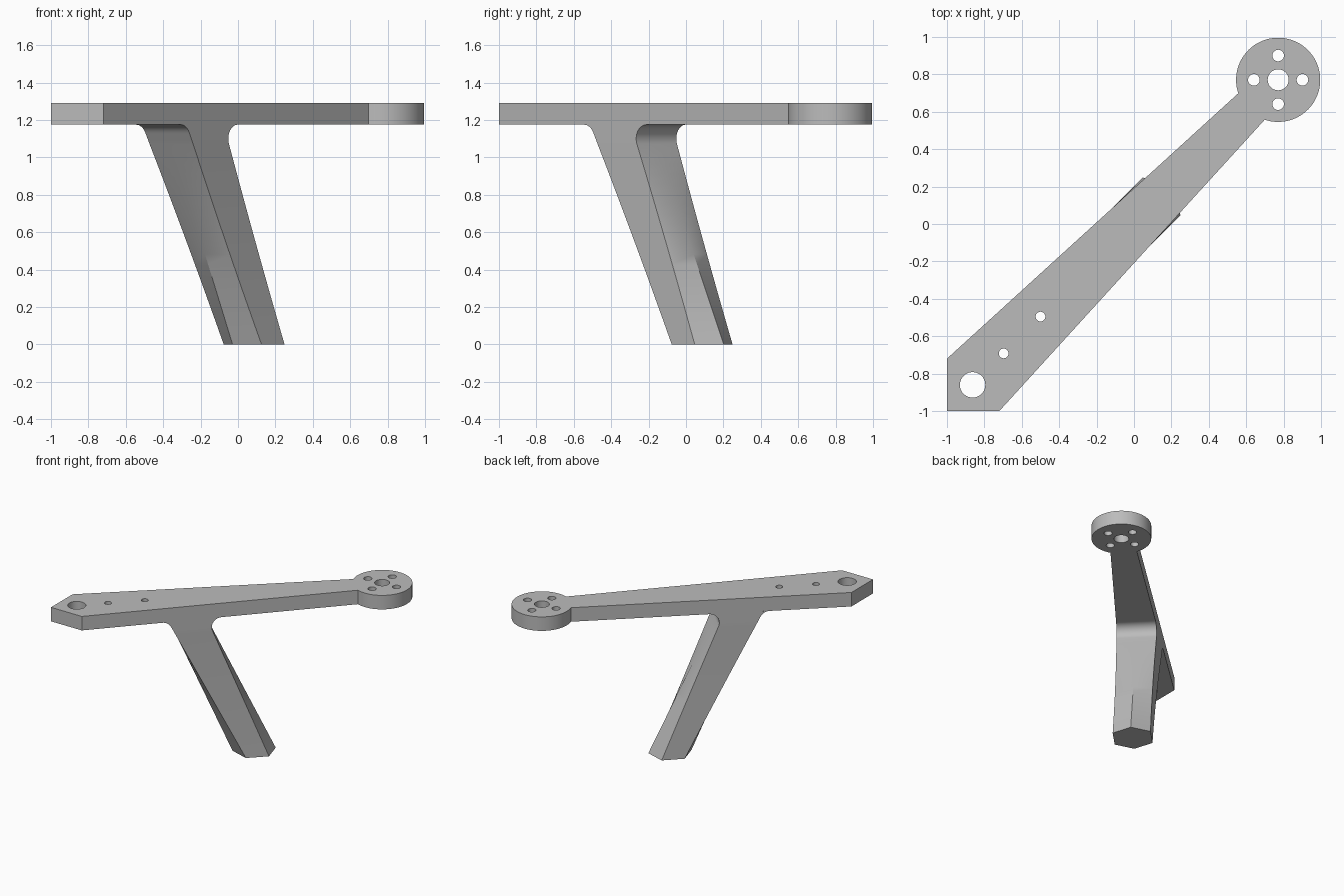
import bpy, bmesh
from math import sqrt, sin, cos, pi, radians, atan2, tan, asin

cube = bpy.data.objects.get("Cube")
if cube:
    bpy.data.objects.remove(cube, do_unlink=True)

grey = bpy.data.materials.new("plain grey")
grey.use_nodes = True
grey.diffuse_color = (0.5, 0.5, 0.5, 1)
grey.node_tree.nodes["Principled BSDF"].inputs["Base Color"].default_value = (0.5, 0.5, 0.5, 1)

BOTTOM, TOP = 1.175, 1.29      # plate faces
HUB, HUB_R = 1.09, 0.225       # hub centre along the diagonal
ARM_START, ARM_END = -1.216, 0.889


def diag(u, v, z):
    """u runs along the arm, v across it."""
    return ((u - v) / sqrt(2), (u + v) / sqrt(2), z)


def arm_half(u):
    """Half width of the tapering arm."""
    return 0.198 + (u - ARM_START) / (ARM_END - ARM_START) * (0.1 - 0.198)


def make(name, bm):
    bmesh.ops.recalc_face_normals(bm, faces=bm.faces)
    mesh = bpy.data.meshes.new(name)
    bm.to_mesh(mesh)
    bm.free()
    obj = bpy.data.objects.new(name, mesh)
    bpy.context.collection.objects.link(obj)
    mesh.materials.append(grey)
    return obj


def select(obj):
    bpy.ops.object.select_all(action="DESELECT")
    obj.select_set(True)
    bpy.context.view_layer.objects.active = obj


# Arm plate: pointed end, tapering arm and round hub in one outline
start = pi - asin(0.1 / HUB_R)
steps = 72
outline = [(ARM_START, 0.198), (-sqrt(2), 0), (ARM_START, -0.198)]
for i in range(steps + 1):
    a = -start + 2 * start * i / steps
    outline.append((HUB + HUB_R * cos(a), HUB_R * sin(a)))
bm = bmesh.new()
base = bm.faces.new([bm.verts.new(diag(u, v, BOTTOM)) for u, v in outline])
ext = bmesh.ops.extrude_face_region(bm, geom=[base], use_keep_orig=True)
for g in ext["geom"]:
    if isinstance(g, bmesh.types.BMVert):
        g.co.z = TOP
plate = make("arm_plate", bm)

# Holes: hub bore, four bolt holes, two small holes and the end hole
hub = HUB / sqrt(2)
holes = [(hub, hub, 0.056), (-0.863, -0.86, 0.068), (-0.697, -0.692, 0.026), (-0.5, -0.495, 0.026)]
for i in range(4):
    holes.append((hub + 0.13 * cos(i * pi / 2), hub + 0.13 * sin(i * pi / 2), 0.031))
bm = bmesh.new()
for x, y, r in holes:
    made = bmesh.ops.create_cone(bm, cap_ends=True, segments=40, radius1=r, radius2=r, depth=0.4)
    bmesh.ops.translate(bm, verts=made["verts"], vec=(x, y, (BOTTOM + TOP) / 2))
cutter = make("hole_cutter", bm)
cutter.hide_render = True
mod = plate.modifiers.new("holes", "BOOLEAN")
mod.operation = "DIFFERENCE"
mod.solver = "EXACT"
mod.object = cutter
select(plate)
bpy.ops.object.modifier_apply(modifier="holes")
bpy.data.objects.remove(cutter, do_unlink=True)

# Leg: six-sided foot blending to a rectangle, with fillets under the plate
FILLET = 0.075


def side(z, foot, slope, way):
    """Position of a leaning side at height z, with its fillet; way is the outward direction."""
    straight = foot + slope * z
    lean = atan2(1, -slope * way)            # angle of the gap between side and plate
    gap = pi - lean if slope * way > 0 else lean
    gap = atan2(1, -slope) if way > 0 else pi - atan2(1, -slope)
    reach = FILLET / tan(gap / 2)
    if z <= BOTTOM - reach * sin(gap):
        return straight
    centre = foot + slope * BOTTOM + way * reach
    dz = z - (BOTTOM - FILLET)
    return centre - way * sqrt(max(0, FILLET ** 2 - dz ** 2))


levels = [0.98 * BOTTOM * i / 20 * 0.93 for i in range(21)]
low = levels[-1]
levels += [low + (BOTTOM - low) * sin(pi / 2 * i / 14) for i in range(1, 15)]
bm = bmesh.new()
rings = []
for z in levels:
    rear, fore = side(z, 0.035, -0.503, -1), side(z, 0.209, -0.40, 1)
    t = min(1, z / 1.08)
    ridge = 0.076 * (1 - t)

    def half(u):
        return 0.143 * (1 - t) + arm_half(u) * t

    ring = [(rear - ridge, 0), (rear, -half(rear)), (fore, -half(fore)),
            (fore + ridge, 0), (fore, half(fore)), (rear, half(rear))]
    rings.append([bm.verts.new(diag(u, v, z)) for u, v in ring])
for a, b in zip(rings, rings[1:]):
    for i in range(6):
        j = (i + 1) % 6
        bm.faces.new((a[i], a[j], b[j], b[i]))
bm.faces.new(rings[0])
leg = make("slanted_leg", bm)

for obj in (plate, leg):
    select(obj)
    bpy.ops.object.shade_smooth_by_angle(angle=radians(30))
